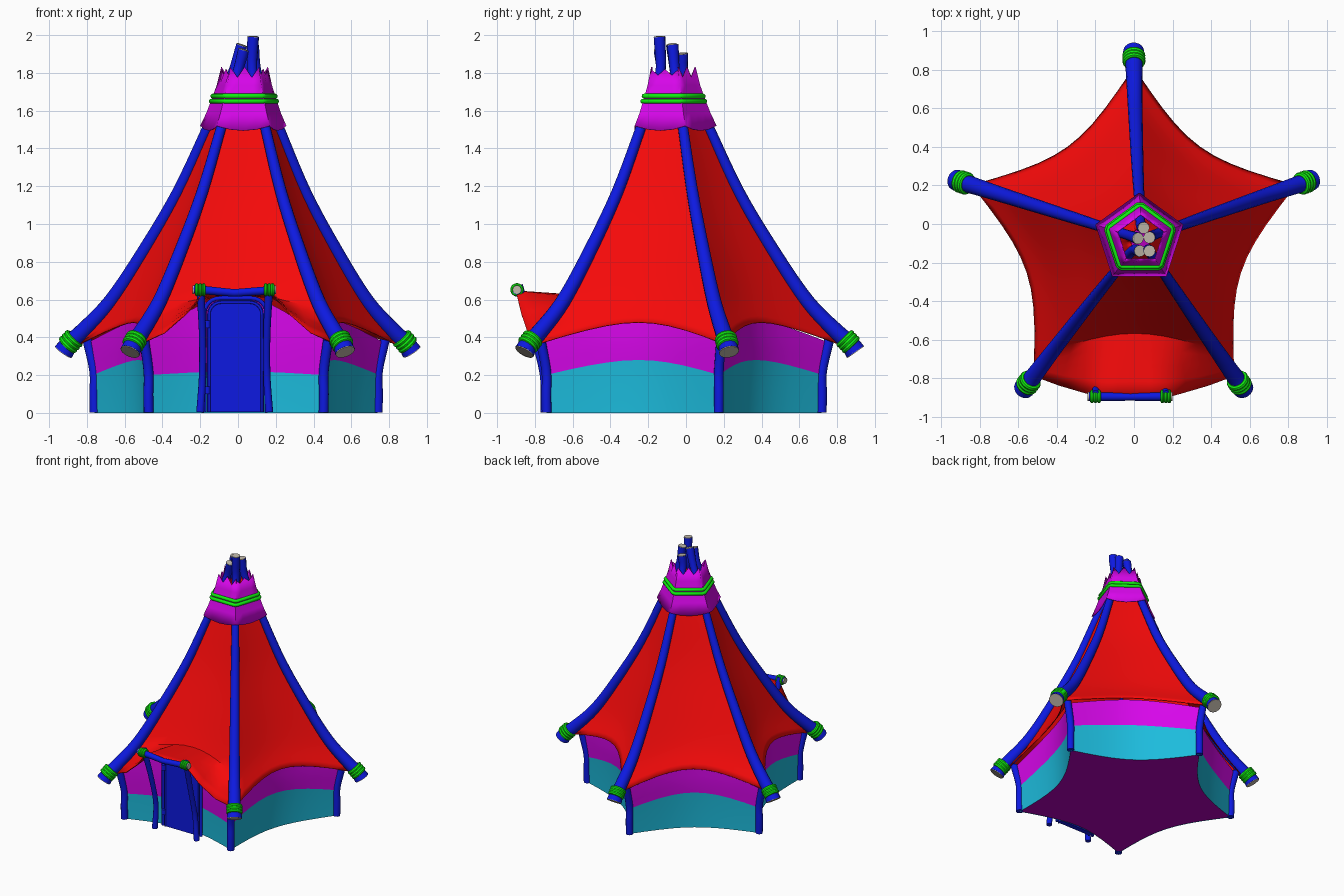
import bpy, bmesh
from math import sin, cos, radians, pi
from mathutils import Vector

if "Cube" in bpy.data.objects:
    bpy.data.objects.remove(bpy.data.objects["Cube"])

def material(name, c):
    m = bpy.data.materials.new(name)
    m.diffuse_color = (*c, 1)
    m.use_nodes = True
    m.node_tree.nodes["Principled BSDF"].inputs["Base Color"].default_value = m.diffuse_color
    return m

RED = material("red_cloth", (0.92, 0.003, 0.003))
BLUE = material("blue_wood", (0.004, 0.01, 0.75))
PINK = material("magenta_cloth", (0.68, 0.002, 0.82))
TEAL = material("teal_cloth", (0.012, 0.5, 0.72))
GREEN = material("green_rope", (0.005, 0.86, 0.005))
PURPLE = material("purple_floor", (0.45, 0.0, 0.5))
CUT = material("cut_wood", (0.55, 0.5, 0.42))
ANGLES = [radians(90 + 72 * i) for i in range(5)]   # back, left, front left, front right, right
FRONT = 2                                           # panel between the two front poles

def polar(i, r, z):
    a = ANGLES[i % 5]
    return Vector((-0.01 + 0.025 * z + r * cos(a), -0.07 - 0.005 * z + r * sin(a), z))

def smooth_path(pts, n):
    """Catmull-Rom samples, any dimension."""
    p = [Vector(q) for q in pts]
    p = [2 * p[0] - p[1]] + p + [2 * p[-1] - p[-2]]
    out = []
    for k in range(1, len(p) - 2):
        a, b, c, d = p[k - 1:k + 3]
        for j in range(n):
            t = j / n
            out.append(0.5 * (2 * b + (c - a) * t + (2 * a - 5 * b + 4 * c - d) * t ** 2
                              + (3 * b - a - 3 * c + d) * t ** 3))
    return out + [p[-2]]

def tube(name, pts, mat, cyclic=False):
    """Tube through points (x, y, z, radius)."""
    cu = bpy.data.curves.new(name, 'CURVE')
    cu.dimensions = '3D'
    cu.bevel_depth, cu.bevel_resolution, cu.use_fill_caps = 1, 4, True
    sp = cu.splines.new('POLY')
    sp.points.add(len(pts) - 1)
    for p, q in zip(sp.points, pts):
        p.co, p.radius = (q[0], q[1], q[2], 1), q[3]
    sp.use_cyclic_u = cyclic
    cu.materials.append(mat)
    bpy.context.collection.objects.link(bpy.data.objects.new(name, cu))

def grids(name, panels, mat, thick=0):
    """Mesh from a list of row/column point grids, seams welded."""
    bm = bmesh.new()
    for rows in panels:
        vs = [[bm.verts.new(p) for p in row] for row in rows]
        for a, b in zip(vs, vs[1:]):
            for k in range(len(a) - 1):
                bm.faces.new((a[k], a[k + 1], b[k + 1], b[k]))
    bmesh.ops.remove_doubles(bm, verts=bm.verts, dist=0.0005)
    me = bpy.data.meshes.new(name)
    bm.to_mesh(me)
    bm.free()
    me.materials.append(mat)
    ob = bpy.data.objects.new(name, me)
    bpy.context.collection.objects.link(ob)
    if thick:
        ob.modifiers.new("thickness", 'SOLIDIFY').thickness = thick

def ring(name, p, d, major, minor):
    bpy.ops.mesh.primitive_torus_add(major_segments=20, minor_segments=8, major_radius=major,
        minor_radius=minor, location=p, rotation=d.to_track_quat('Z', 'Y').to_euler())
    bpy.context.object.name = name
    bpy.context.object.data.materials.append(GREEN)

def cap(name, p, d, r):
    bpy.ops.mesh.primitive_cylinder_add(vertices=20, radius=r, depth=0.008, location=p,
        rotation=d.to_track_quat('Z', 'Y').to_euler())
    bpy.context.object.name = name
    bpy.context.object.data.materials.append(CUT)

# Five curved poles with drooping cut ends and rope lashings; profile is (r, z, radius)
PROFILE = [(.968, .325, .055), (.93, .377, .047), (.875, .423, .044), (.715, .59, .039),
           (.535, .86, .035), (.355, 1.17, .031), (.195, 1.52, .027), (.075, 1.78, .026)]
TOPS = [(.05, -.02, 1.9), (.02, -.075, 1.945), (.03, -.14, 1.92), (.08, -.14, 1.99), (.08, -.07, 1.945)]
for i in range(5):
    pts = [(*polar(i, r, z), w) for r, z, w in PROFILE] + [(*TOPS[i], .031)]
    path = smooth_path(pts, 5)
    tube("roof_pole", path, BLUE)
    for a, b in ((path[0], path[1]), (path[-1], path[-2])):
        d = (a - b).to_3d().normalized()
        cap("pole_end", a.to_3d(), d, a[3] * 0.96)
    d = (path[3] - path[7]).to_3d().normalized()
    for k in (-1, 0, 1):
        ring("pole_lashing", path[5].to_3d() + d * k * 0.021, d, 0.046, 0.014)

# Roof: sagging cloth between poles; the front panel lifts into an awning
COLS, LIFT = 10, 4
edge = smooth_path(PROFILE[2:], 4)
N = len(edge) - 1

def roof_point(i, s, j):
    r, z, _ = edge[j]
    u, q = j / N, 4 * s * (1 - s)
    r += .018 * (1 - u) ** 3 - .006
    z -= .018 + .04 * (1 - u) ** 3
    p = polar(i, r, z).lerp(polar(i + 1, r, z), s)
    c = Vector((-0.01 + 0.025 * z, -0.07 - 0.005 * z, z))
    p = p.lerp(c, 0.185 * (1 - u) * q)
    p.z += 0.115 * q * (1 - u) ** 2 + (0.06 * abs(sin(2 * pi * s)) if j == N else 0)
    return p

def awning_point(s, j):
    t = min(1, (0.5 - abs(s - 0.5)) / 0.3)
    base = roof_point(FRONT, s, 0)
    lip = Vector((base.x, -.785 - .115 * t ** .7, .365 + .283 * t ** 1.4))
    return lip.lerp(roof_point(FRONT, s, LIFT), j / LIFT)

grids("roof_cloth", [[[awning_point(k / COLS, j) if i == FRONT and j < LIFT and 0 < k < COLS
                       else roof_point(i, k / COLS, j) for k in range(COLS + 1)]
                      for j in range(N + 1)] for i in range(5)], RED, 0.006)

# Side walls: teal skirt below, magenta band above, bowed inwards
def corner(i, z):
    p = polar(i, .788 + .032 * (min(z, .36) / .36) ** 2, 0)
    p.y -= .03 if i % 5 in (2, 3) else 0
    return p

def wall_point(i, s, level):
    q, front = 4 * s * (1 - s), i == FRONT
    split = .2 + (.02 if front else .08) * q
    top = .375 + (.25 if front else .11) * q
    z = split * level if level <= 1 else split + (top - split) * (level - 1)
    p = corner(i, z).lerp(corner(i + 1, z), s).lerp(Vector((-.01, -.07, 0)), 0.165 * q)
    p.z = z
    return p

def wall(name, levels, mat):
    grids(name, [[[wall_point(i, k / COLS, l) for k in range(COLS + 1)] for l in levels]
                 for i in range(5)], mat)

wall("lower_wall", (0, .5, 1), TEAL)
wall("upper_wall", (1, 1.33, 1.67, 2), PINK)
mid, up = Vector((-.01, -.07, .003)), Vector((0, 0, .003))
grids("floor", [[[wall_point(i, k / COLS, 0) + up for k in range(COLS + 1)],
                 [mid] * (COLS + 1)] for i in range(5)], PURPLE)

# Corner posts
for i in range(5):
    tube("corner_post", smooth_path([(corner(i, h).x + x * cos(ANGLES[i]), corner(i, h).y + x * sin(ANGLES[i]),
         h, .026) for h, x in ((.002, 0), (.1, 0), (.22, -.01), (.385, .008))], 4), BLUE)

# Top collar with ragged rim and its rope
def penta(R, z, s, i):
    return polar(i, R, z).lerp(polar(i + 1, R, z), s)

def collar_row(i, f):
    row = []
    for k in range(5):
        s = k / 4
        p = penta(.24 - .13 * f + .02 * f * f, 1.51 + .3 * f, s, i)
        if f == 0:
            p.z -= .025 * 4 * s * (1 - s) - .01
        if f == 1:
            p.z += .022 * cos(k * pi) - .012 * ((k % 4 + i) % 2)
        row.append(p)
    return row

grids("top_collar", [[collar_row(i, f) for f in (0, .25, .5, .75, 1)] for i in range(5)], PINK, 0.006)
for z, R in ((1.65, .186), (1.677, .177)):
    loop = [(*penta(R, z, s, i), .013) for i in range(5) for s in (.06, .5, .94)]
    tube("collar_rope", loop, GREEN, True)

# Awning bar and its two leaning posts
tube("awning_bar", [(-.235, -.895, .655, .023), (-.02, -.897, .635, .02), (.195, -.895, .65, .023)], BLUE)
for x, s in ((-.2, -1), (.165, 1)):
    cap("bar_end", (-.02 + s * .217, -.895, .652), Vector((1, 0, 0)), .023)
    tube("awning_post", smooth_path([(x, -.75, .004, .021), (x - .012 * s, -.755, .2, .019),
         (x - .012 * s, -.81, .42, .019), (x, -.885, .675, .022)], 5), BLUE)
    for k in (-1, 0, 1):
        ring("bar_lashing", (x + k * .018, -.895, .652), Vector((1, 0, 0)), .025, .01)

# Door: arched panel, frame and hinges
def arch(w, h, c, y, cx=-.013):
    pts = [(cx - w, y, .005)]
    pts += [(cx - w + c - c * cos(a), y, h - c + c * sin(a)) for a in (k * pi / 12 for k in range(7))]
    return pts + [(2 * cx - x, y, z) for x, y, z in reversed(pts)]

bm = bmesh.new()
face = bm.faces.new([bm.verts.new(p) for p in arch(.15, .595, .07, -.685)])
new = bmesh.ops.extrude_face_region(bm, geom=[face])['geom']
bmesh.ops.translate(bm, vec=(0, .04, 0), verts=[v for v in new if isinstance(v, bmesh.types.BMVert)])
bmesh.ops.recalc_face_normals(bm, faces=bm.faces)
me = bpy.data.meshes.new("door")
bm.to_mesh(me)
bm.free()
me.materials.append(BLUE)
bpy.context.collection.objects.link(bpy.data.objects.new("door", me))
tube("door_frame", [(*p, .011) for p in arch(.165, .607, .08, -.678)], BLUE)
tube("door_trim", [(*p, .007) for p in arch(.14, .585, .065, -.687)], BLUE)
for z in (.12, .47):
    tube("door_hinge", [(-.163, -.692, z - .02, .016), (-.163, -.692, z + .02, .016)], BLUE)

# Curves to meshes, smooth shading with kept edges
bpy.ops.object.select_all(action='DESELECT')
for ob in bpy.context.scene.objects:
    if ob.type == 'CURVE':
        ob.select_set(True)
        bpy.context.view_layer.objects.active = ob
bpy.ops.object.convert(target='MESH')
bpy.ops.object.select_all(action='SELECT')
bpy.ops.object.shade_smooth_by_angle(angle=radians(40))
